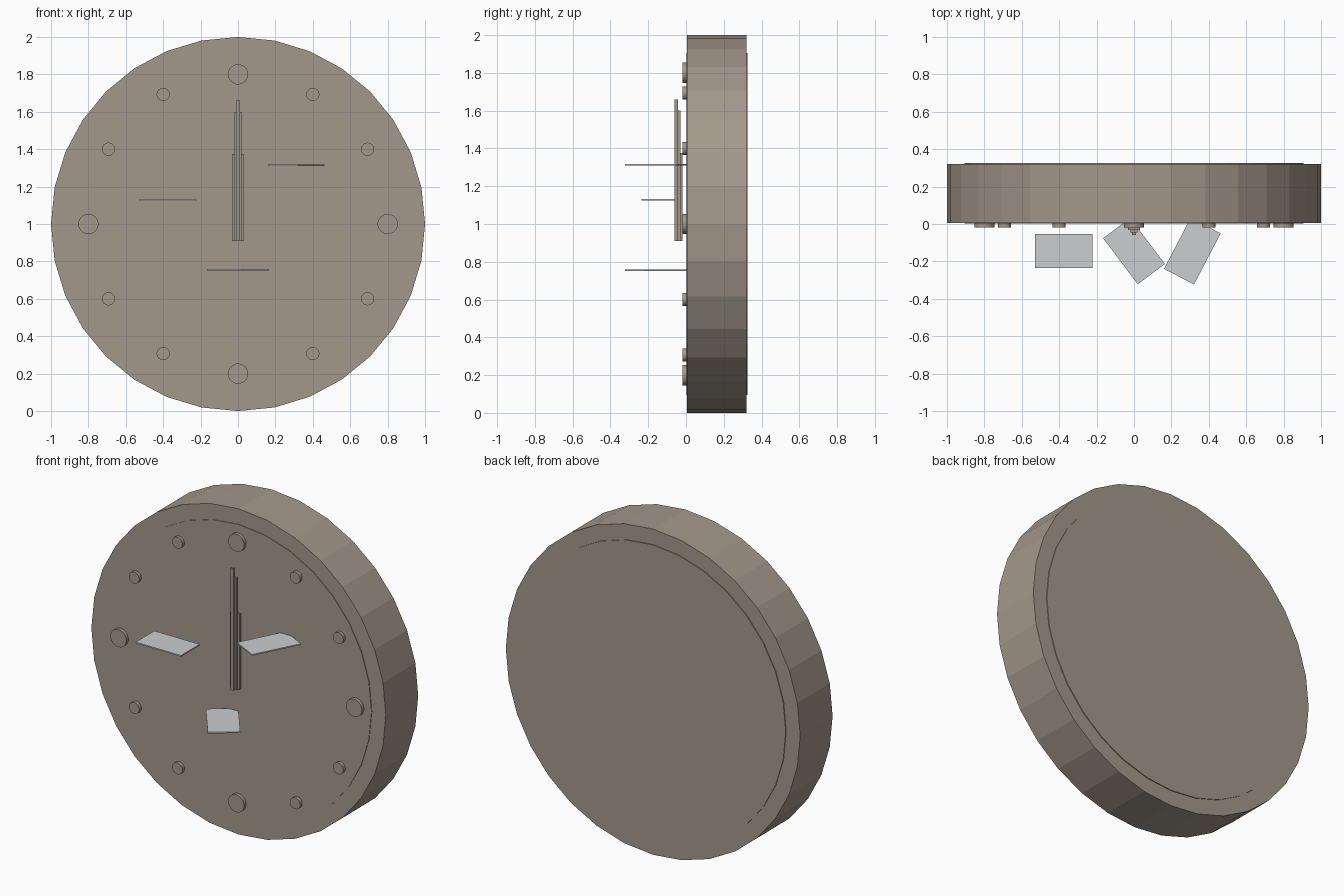
import bpy
import math

if "Cube" in bpy.data.objects:
    bpy.data.objects.remove(bpy.data.objects["Cube"])


def material(name, rgb):
    m = bpy.data.materials.new(name)
    m.diffuse_color = (*rgb, 1)
    m.use_nodes = True
    m.node_tree.nodes["Principled BSDF"].inputs["Base Color"].default_value = m.diffuse_color
    return m


TAUPE = material("warm taupe", (0.37, 0.315, 0.26))
PALE = material("pale grey", (0.60, 0.61, 0.63))


def finish(name, mat):
    ob = bpy.context.object
    ob.name = name
    ob.data.materials.append(mat)
    return ob


def disc(name, radius, x, z, y0, y1, mat):
    # round plate whose axis runs front to back
    bpy.ops.mesh.primitive_cylinder_add(
        vertices=32, radius=radius, depth=y1 - y0,
        location=(x, (y0 + y1) / 2, z), rotation=(math.pi / 2, 0, 0))
    return finish(name, mat)


def box(name, size, loc, mat, turn=0):
    bpy.ops.mesh.primitive_cube_add(size=1, location=loc,
                                    rotation=(0, 0, math.radians(turn)))
    bpy.context.object.scale = size
    return finish(name, mat)


# case and the slightly proud dial running through it
disc("case", 1.0, 0, 1, 0.006, 0.32, TAUPE)
disc("dial", 0.905, 0, 1, 0.002, 0.325, TAUPE)

# hour markers, larger at the quarters
for i in range(12):
    a = math.radians(30 * i)
    r = 0.054 if i % 3 == 0 else 0.035
    disc(f"hour_marker_{i}", r, 0.8 * math.sin(a), 1 + 0.8 * math.cos(a),
         -0.018, 0.004, TAUPE)

# stacked hands: half width, tip height, front and back depth
for name, half, tip, y0, y1 in (
        ("hour_hand", 0.032, 1.375, -0.033, -0.018),
        ("minute_hand", 0.02, 1.6, -0.045, -0.03),
        ("second_hand", 0.01, 1.66, -0.06, -0.043)):
    box(name, (2 * half, y1 - y0, tip - 0.91),
        (0, (y0 + y1) / 2, (tip + 0.91) / 2), TAUPE)

# thin plates standing out from the dial
for name, x, z, turn in (("left_plate", -0.376, 1.128, 0),
                         ("right_plate", 0.312, 1.313, 62.5),
                         ("lower_plate", 0.0, 0.755, -53)):
    box(name, (0.308, 0.181, 0.008), (x, -0.145, z), PALE, turn)
